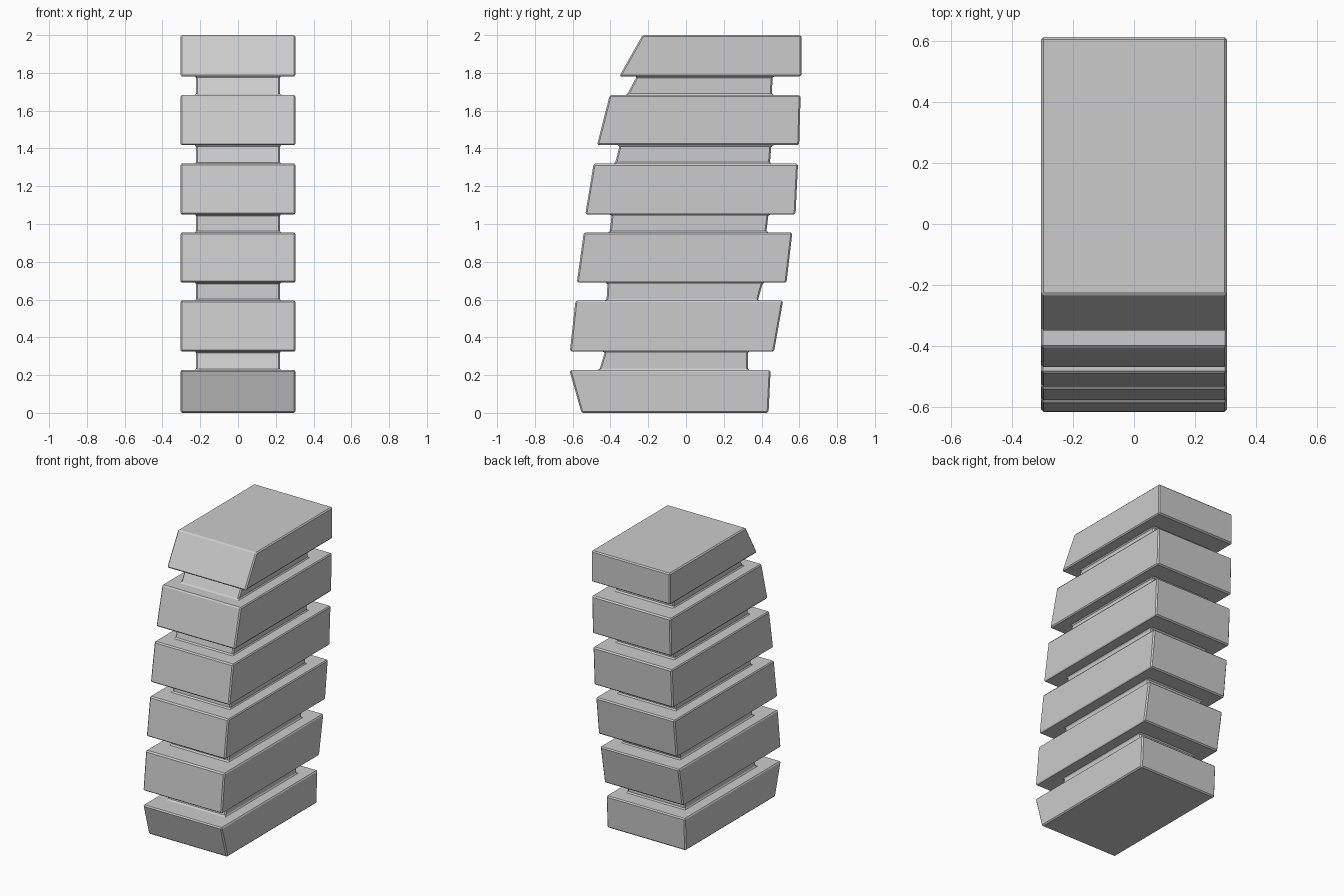
import bpy, bmesh

if "Cube" in bpy.data.objects:
    bpy.data.objects.remove(bpy.data.objects["Cube"])

# Side profile levels from the ground up: z, front y, back y
slabs = [
    [(0.000, -0.553, 0.437), (0.226, -0.617, 0.448)],
    [(0.325, -0.615, 0.466), (0.594, -0.585, 0.514)],
    [(0.690, -0.578, 0.532), (0.955, -0.541, 0.563)],
    [(1.051, -0.533, 0.580), (1.319, -0.489, 0.593)],
    [(1.417, -0.471, 0.599), (1.682, -0.404, 0.607)],
    [(1.782, -0.353, 0.612), (2.000, -0.230, 0.612)],
]
# Recessed grooves between slabs: (front y, back y) at bottom and top
grooves = [
    [(-0.459, 0.328), (-0.429, 0.328)],
    [(-0.421, 0.380), (-0.415, 0.407)],
    [(-0.403, 0.425), (-0.394, 0.437)],
    [(-0.376, 0.444), (-0.351, 0.452)],
    [(-0.314, 0.455), (-0.260, 0.458)],
]
SLAB_X, GROOVE_X = 0.304, 0.222


def ring(bm, half_x, z, front, back):
    return [bm.verts.new(p) for p in ((-half_x, front, z), (half_x, front, z),
                                      (half_x, back, z), (-half_x, back, z))]


# Stack all rings in order, then skin between neighbours
bm = bmesh.new()
rings = []
for i, slab in enumerate(slabs):
    rings += [ring(bm, SLAB_X, *level) for level in slab]
    if i < len(grooves):
        z_pair = (slab[1][0], slabs[i + 1][0][0])
        rings += [ring(bm, GROOVE_X, z, *ys) for z, ys in zip(z_pair, grooves[i])]

for a, b in zip(rings, rings[1:]):
    for k in range(4):
        n = (k + 1) % 4
        bm.faces.new((a[k], a[n], b[n], b[k]))
bm.faces.new(rings[0][::-1])
bm.faces.new(rings[-1])
bmesh.ops.recalc_face_normals(bm, faces=bm.faces[:])

mesh = bpy.data.meshes.new("grooved_grip")
bm.to_mesh(mesh)
bm.free()
grip = bpy.data.objects.new("grooved_grip", mesh)
bpy.context.collection.objects.link(grip)

# Small chamfer on outer edges and groove roots
bevel = grip.modifiers.new("edge_chamfer", 'BEVEL')
bevel.width = 0.008
bevel.segments = 1
bevel.limit_method = 'ANGLE'
